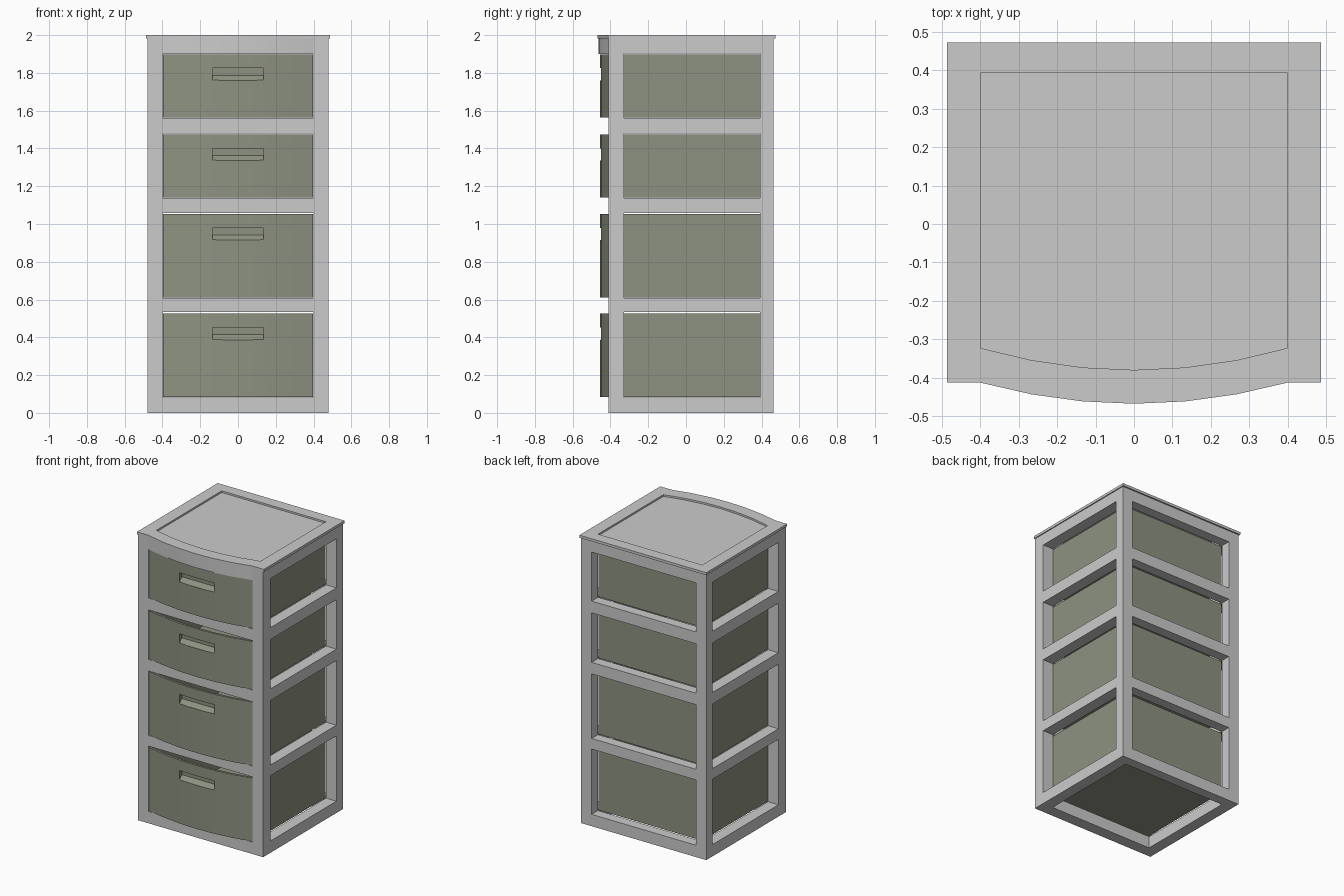
import bpy, bmesh
from math import radians

if "Cube" in bpy.data.objects:
    bpy.data.objects.remove(bpy.data.objects["Cube"])

olive = bpy.data.materials.new("olive")
olive.diffuse_color = (0.27, 0.29, 0.22, 1)
olive.use_nodes = True
olive.node_tree.nodes["Principled BSDF"].inputs["Base Color"].default_value = olive.diffuse_color


def prism(name, pts, lo, hi, axis='z'):
    """Extrude a 2D profile: (x, y) along z, or (y, z) along x."""
    bm = bmesh.new()
    def at(p, h):
        return (p[0], p[1], h) if axis == 'z' else (h, p[0], p[1])
    a = [bm.verts.new(at(p, lo)) for p in pts]
    b = [bm.verts.new(at(p, hi)) for p in pts]
    bm.faces.new(a)
    bm.faces.new(b)
    for i in range(len(pts)):
        j = (i + 1) % len(pts)
        bm.faces.new((a[i], a[j], b[j], b[i]))
    bmesh.ops.recalc_face_normals(bm, faces=bm.faces)
    me = bpy.data.meshes.new(name)
    bm.to_mesh(me)
    bm.free()
    ob = bpy.data.objects.new(name, me)
    bpy.context.collection.objects.link(ob)
    return ob


def box(name, x0, x1, y0, y1, z0, z1):
    return prism(name, [(x0, y0), (x1, y0), (x1, y1), (x0, y1)], z0, z1)


def boolean(ob, tool, op='DIFFERENCE'):
    m = ob.modifiers.new("cut", 'BOOLEAN')
    m.operation, m.object, m.solver = op, tool, 'EXACT'
    bpy.context.view_layer.objects.active = ob
    bpy.ops.object.modifier_apply(modifier=m.name)
    bpy.data.objects.remove(tool, do_unlink=True)


def smooth(ob):
    bpy.ops.object.select_all(action='DESELECT')
    ob.select_set(True)
    bpy.context.view_layer.objects.active = ob
    bpy.ops.object.shade_smooth_by_angle(angle=radians(30))


def bow(half, edge_y, depth, n=6):
    """Shallow front arc from left to right."""
    ts = [2 * i / n - 1 for i in range(n + 1)]
    return [(half * t, edge_y - depth * (1 - t * t)) for t in ts]


# (drawer bottom, drawer top, opening top)
levels = [(0.085, 0.525, 0.535), (0.612, 1.053, 1.057),
          (1.14, 1.474, 1.48), (1.565, 1.898, 1.902)]

# Frame: corner posts and ring rails left after cutting the openings
frame = box("frame", -0.48, 0.48, -0.41, 0.463, 0, 1.985)
boolean(frame, box("cavity", -0.4, 0.4, -0.328, 0.393, -0.1, 1.975))
for z0, _, z1 in levels:
    boolean(frame, box("front_cut", -0.4, 0.4, -1, 1, z0 - 0.003, z1))
    boolean(frame, box("side_cut", -1, 1, -0.328, 0.393, z0 - 0.003, z1))

# Bowed top rail under the lid
rail = prism("top_front_rail",
             bow(0.4, -0.41, 0.053) + [(0.4, -0.40), (-0.4, -0.40)], 1.9, 1.987)
smooth(rail)

# Lid with shallow recessed panel
lid = prism("lid", [(-0.487, 0.473), (-0.487, -0.413)] + bow(0.4, -0.413, 0.055)
            + [(0.487, -0.413), (0.487, 0.473)], 1.982, 2.0)
boolean(lid, prism("recess", bow(0.4, -0.323, 0.057)
                   + [(0.4, 0.393), (-0.4, 0.393)], 1.988, 2.1))
smooth(lid)

# Open-topped drawers with a wedge-shaped finger pull
for i, (z0, z1, _) in enumerate(levels, 1):
    d = prism(f"drawer_{i}", bow(0.398, -0.407, 0.048)
              + [(0.398, 0.391), (-0.398, 0.391)], z0, z1)
    boolean(d, prism("inside", bow(0.384, -0.393, 0.047)
                     + [(0.384, 0.377), (-0.384, 0.377)], z0 + 0.014, z1 + 0.1))
    h = z1 - 0.138
    boolean(d, box("pull_housing", -0.147, 0.147, -0.44, -0.412,
                   h - 0.01, h + 0.077), 'UNION')
    boolean(d, prism("pull", [(-0.5, h), (-0.452, h), (-0.424, h + 0.027),
                              (-0.424, h + 0.065), (-0.5, h + 0.065)],
                     -0.134, 0.134, 'x'))
    d.data.materials.clear()
    d.data.materials.append(olive)
    smooth(d)
